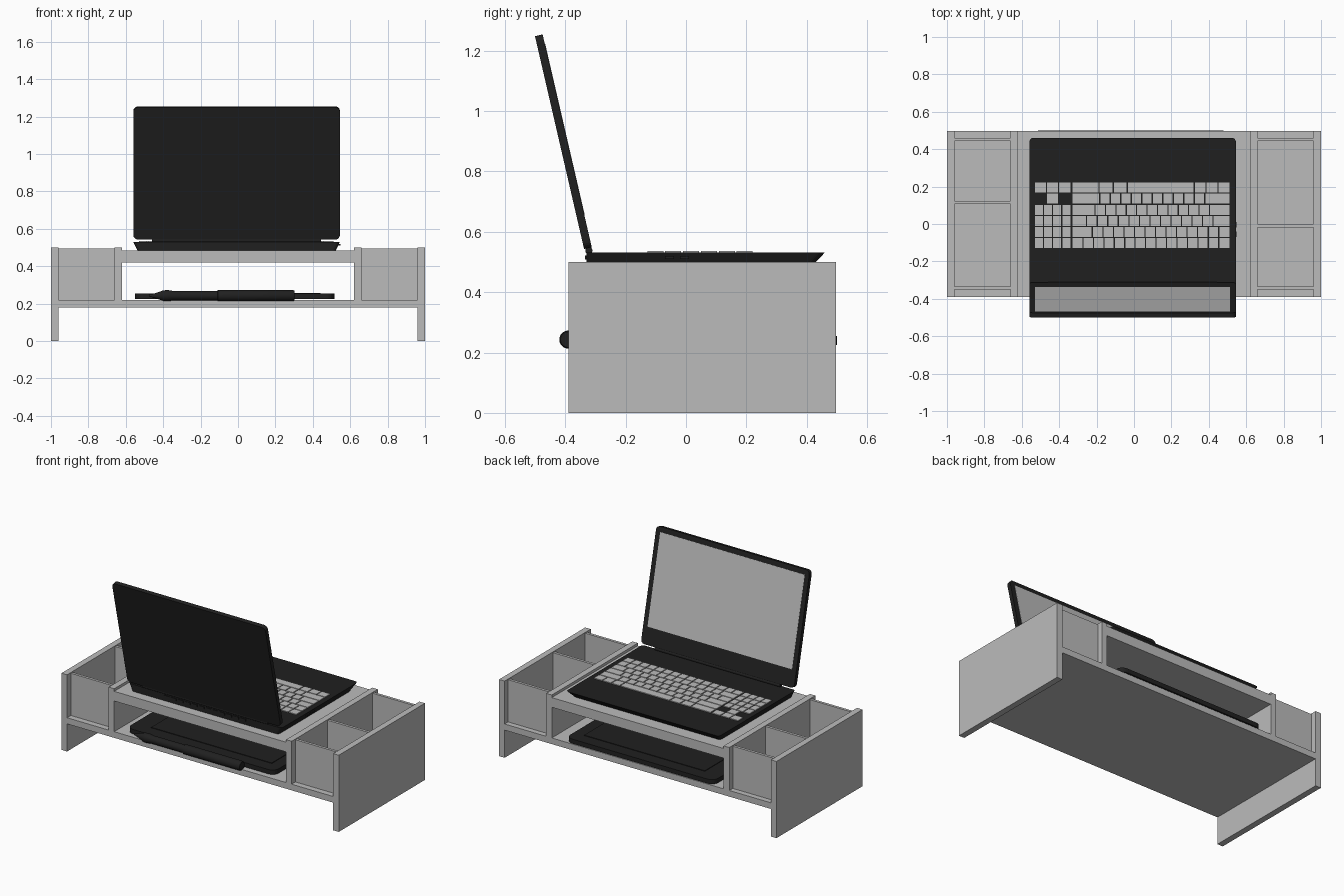
import bpy, bmesh, math
from mathutils import Matrix, Vector

if "Cube" in bpy.data.objects:
    bpy.data.objects.remove(bpy.data.objects["Cube"])


def material(name, v):
    m = bpy.data.materials.new(name)
    m.diffuse_color = (v, v, v, 1)
    m.use_nodes = True
    m.node_tree.nodes["Principled BSDF"].inputs["Base Color"].default_value = m.diffuse_color
    return m


GREY = material("light grey", 0.5)
DARK = material("near black", 0.0145)


def finish(name, bm, mat, matrix=None):
    bmesh.ops.recalc_face_normals(bm, faces=bm.faces)
    me = bpy.data.meshes.new(name)
    bm.to_mesh(me)
    bm.free()
    me.materials.append(mat)
    ob = bpy.data.objects.new(name, me)
    bpy.context.collection.objects.link(ob)
    if matrix:
        ob.matrix_world = matrix
    return ob


def add_box(bm, x, y, z):
    c = [(a[0] + a[1]) / 2 for a in (x, y, z)]
    s = [a[1] - a[0] for a in (x, y, z)]
    m = Matrix.Translation(c) @ Matrix.Diagonal((*s, 1))
    return bmesh.ops.create_cube(bm, size=1, matrix=m)["verts"]


def box(name, x, y, z, mat, radius=0, axis=2, matrix=None, shape=None):
    """Box with optional rounded edges along one axis; shape edits its corners."""
    bm = bmesh.new()
    add_box(bm, x, y, z)
    if shape:
        for v in bm.verts:
            shape(v)
    if radius:
        o = [i for i in range(3) if i != axis]
        edges = [e for e in bm.edges
                 if abs((e.verts[0].co - e.verts[1].co)[axis]) > 0.02
                 and all(abs((e.verts[0].co - e.verts[1].co)[i]) < 0.06 for i in o)]
        bmesh.ops.bevel(bm, geom=edges, offset=radius, segments=5,
                        profile=0.5, affect='EDGES')
    return finish(name, bm, mat, matrix)


def lathe_x(name, profile, y, z, mat, sides=24):
    """Turned part along x from (x, radius) points."""
    bm = bmesh.new()
    rings = [[bm.verts.new((px, y + r * math.cos(2 * math.pi * i / sides),
                            z + r * math.sin(2 * math.pi * i / sides)))
              for i in range(sides)] for px, r in profile]
    for a, b in zip(rings, rings[1:]):
        for i in range(sides):
            j = (i + 1) % sides
            bm.faces.new((a[i], a[j], b[j], b[i]))
    bm.faces.new(rings[0])
    bm.faces.new(rings[-1])
    ob = finish(name, bm, mat)
    bpy.context.view_layer.objects.active = ob
    ob.select_set(True)
    bpy.ops.object.shade_smooth_by_angle(angle=math.radians(30))
    ob.select_set(False)
    return ob


# --- Desk stand -----------------------------------------------------------
DEPTH = (-0.39, 0.497)
box("lower_shelf", (-0.96, 0.96), DEPTH, (0.18, 0.22), GREY)
box("upper_shelf", (-0.62, 0.62), DEPTH, (0.42, 0.483), GREY)
for s, side, div in ((-1, "left", 0.115), (1, "right", -0.01)):
    def span(a, b):
        return tuple(sorted((s * a, s * b)))
    box(side + "_side_panel", span(0.96, 1.0), DEPTH, (0, 0.5), GREY)
    box(side + "_inner_panel", span(0.62, 0.66), DEPTH, (0.22, 0.5), GREY)
    # tray walls and the divider between compartments
    for part, y in (("front_wall", -0.342), ("divider", div), ("back_wall", 0.452)):
        box(side + "_tray_" + part, span(0.66, 0.96), (y - 0.009, y + 0.009),
            (0.22, 0.495), GREY)

# --- Laptop base, undercut along its sides and the user's edge -------------
LX = (-0.56, 0.545)


def undercut(v):
    if v.co.z < 0.5:
        v.co.x -= math.copysign(0.022, v.co.x)
        if v.co.y > 0:
            v.co.y -= 0.045


box("laptop_base", LX, (-0.33, 0.46), (0.485, 0.531), DARK, 0.018, 2, None, undercut)

# hinge and rear vents
lathe_x("laptop_hinge", [(-0.46, 0.012), (0.445, 0.012)], -0.322, 0.538, DARK, 16)
bm = bmesh.new()
for i in range(12):
    x = -0.30 + i * 0.05
    add_box(bm, (x, x + 0.038), (-0.334, -0.328), (0.508, 0.522))
finish("laptop_rear_vents", bm, DARK)
# side ports
bm = bmesh.new()
for y in (-0.05, 0.0):
    add_box(bm, (0.535, 0.547), (y - 0.02, y + 0.01), (0.51, 0.52))
finish("laptop_ports", bm, DARK)

# --- Lid and screen, leaning back ------------------------------------------
lean = Matrix.Translation((0, -0.325, 0.546)) @ Matrix.Rotation(math.radians(13), 4, 'X')
box("laptop_lid", LX, (-0.013, 0.013), (0, 0.724), DARK, 0.025, 1, lean)
box("laptop_screen", (-0.53, 0.513), (0.012, 0.0145), (0.11, 0.692), GREY, 0, 1, lean)

# --- Keyboard: rows from the user's edge towards the hinge -----------------
PITCH, GAP = 0.0592, 0.006
bm = bmesh.new()


def key(x0, x1, row):
    y1 = 0.221 - row * PITCH
    add_box(bm, (x0, x1 - GAP), (y1 - PITCH + GAP, y1), (0.529, 0.536))


def key_row(edges, row):
    for a, b in zip(edges, edges[1:]):
        key(a, b, row)


START, END = -0.33, 0.516
key_row([-0.53, -0.465, -0.40, -0.334], 0)
key(-0.465, -0.40, 1)
for r in range(2, 6):
    key_row([-0.53 + i * 0.049 for i in range(5)], r)
key_row([START, -0.185, -0.108, -0.033, 0.325, 0.388, 0.452, END], 0)
# widths of the first key and of the last key in each row
for r, first, last in ((1, 0.15, 0.135), (2, 0.125, 0.11), (3, 0.08, 0.09),
                       (4, 0.11, 0.06), (5, 0.06, 0.06)):
    a, b = START + first, END - last
    n = round((b - a) / 0.058)
    key_row([START] + [a + (b - a) * i / n for i in range(n + 1)] + [END], r)
finish("laptop_keys", bm, GREY)

# --- Drawing tablet and pen on the lower shelf -----------------------------
box("tablet_body", (-0.55, 0.515), (-0.36, 0.5), (0.225, 0.254), DARK, 0.045, 2)
box("tablet_drawing_area", (-0.43, 0.44), (-0.28, 0.42), (0.25, 0.258), DARK, 0, 2)
lathe_x("tablet_pen", [(-0.475, 0.005), (-0.44, 0.014), (-0.40, 0.028), (-0.375, 0.03),
                       (-0.345, 0.025), (-0.11, 0.025), (-0.108, 0.03), (0.295, 0.03),
                       (0.302, 0.026)], -0.39, 0.243, DARK)
